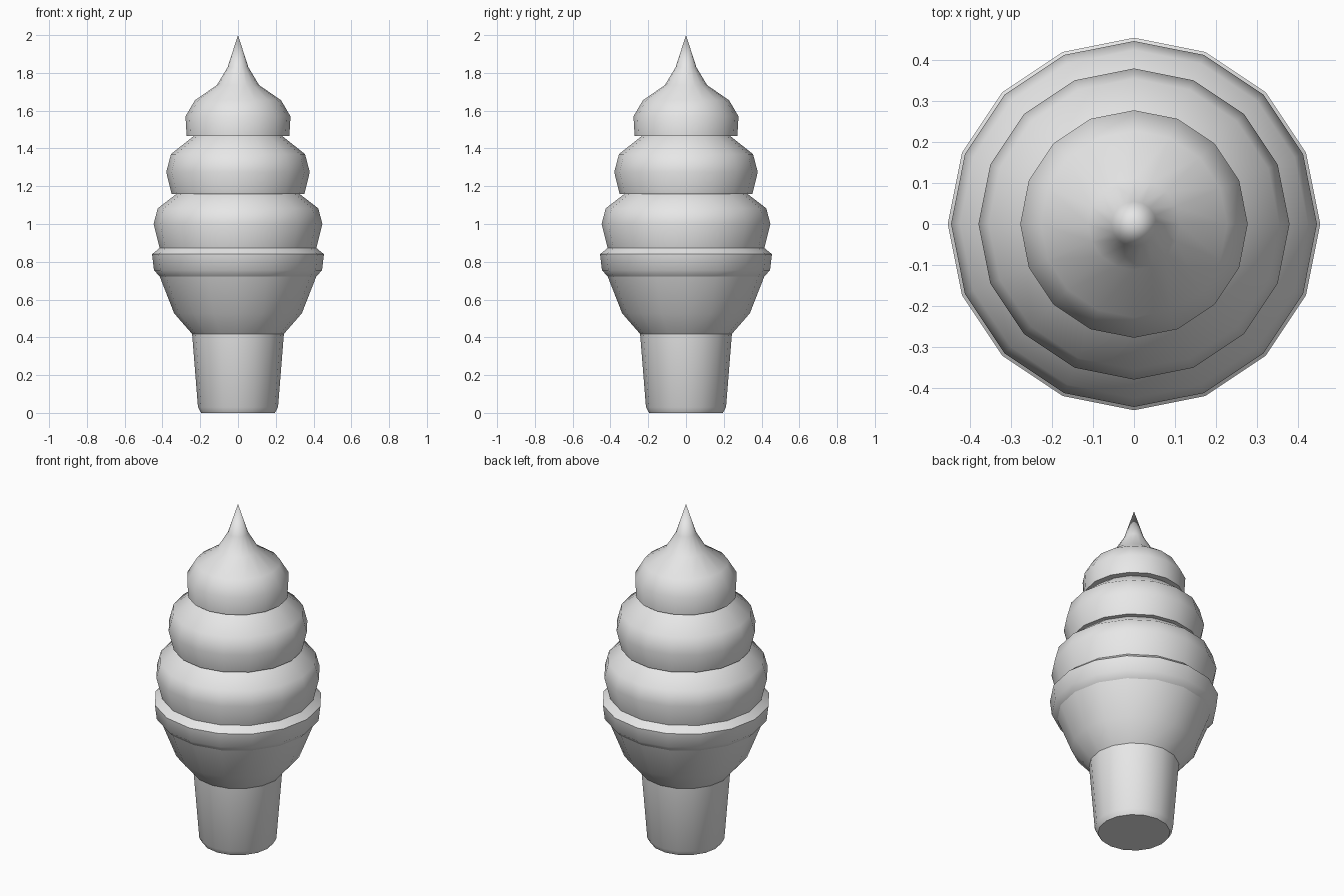
import bpy
import bmesh
from math import radians
from mathutils import Vector

SIDES = 16

cube = bpy.data.objects.get("Cube")
if cube:
    bpy.data.objects.remove(cube, do_unlink=True)

grey = bpy.data.materials.new("plain grey")
grey.use_nodes = True
grey.diffuse_color = (0.8, 0.8, 0.8, 1)
grey.node_tree.nodes["Principled BSDF"].inputs["Base Color"].default_value = (0.8, 0.8, 0.8, 1)


def lathe(name, profile):
    """Turn a (radius, height) profile around the z axis."""
    bm = bmesh.new()
    points = [bm.verts.new((r, 0, z)) for r, z in profile]
    edges = [bm.edges.new(pair) for pair in zip(points, points[1:])]
    bmesh.ops.spin(bm, geom=points + edges, cent=Vector(), axis=Vector((0, 0, 1)),
                   angle=radians(360), steps=SIDES)
    bmesh.ops.remove_doubles(bm, verts=bm.verts, dist=0.0005)
    bmesh.ops.recalc_face_normals(bm, faces=bm.faces)
    # Make sure an open shell still faces away from the axis
    if sum(f.normal.dot(Vector((f.calc_center_median().x, f.calc_center_median().y, 0)))
           for f in bm.faces) < 0:
        bmesh.ops.reverse_faces(bm, faces=bm.faces)
    mesh = bpy.data.meshes.new(name)
    bm.to_mesh(mesh)
    bm.free()
    mesh.materials.append(grey)
    obj = bpy.data.objects.new(name, mesh)
    bpy.context.collection.objects.link(obj)
    bpy.ops.object.select_all(action="DESELECT")
    obj.select_set(True)
    bpy.context.view_layer.objects.active = obj
    bpy.ops.object.shade_smooth_by_angle(angle=radians(50))
    return obj


# Wafer cone: tapered stem, flared bowl and thick rim
lathe("wafer_stem", [(0, 0), (0.195, 0), (0.212, 0.03), (0.243, 0.418)])
lathe("wafer_bowl", [(0.243, 0.418), (0.338, 0.527), (0.415, 0.723)])
lathe("wafer_rim", [(0.415, 0.723), (0.445, 0.755), (0.455, 0.84), (0.415, 0.873)])

# Soft ice cream: three stacked tiers, the last drawn up to a point
lathe("lower_tier", [(0.415, 0.873), (0.447, 1.0), (0.425, 1.083), (0.325, 1.16)])
lathe("middle_tier", [(0.325, 1.16), (0.352, 1.16), (0.38, 1.275), (0.355, 1.37), (0.235, 1.465)])
lathe("top_tier", [(0.235, 1.465), (0.272, 1.465), (0.278, 1.57), (0.228, 1.655),
                   (0.112, 1.735), (0.055, 1.83), (0, 2.0)])
